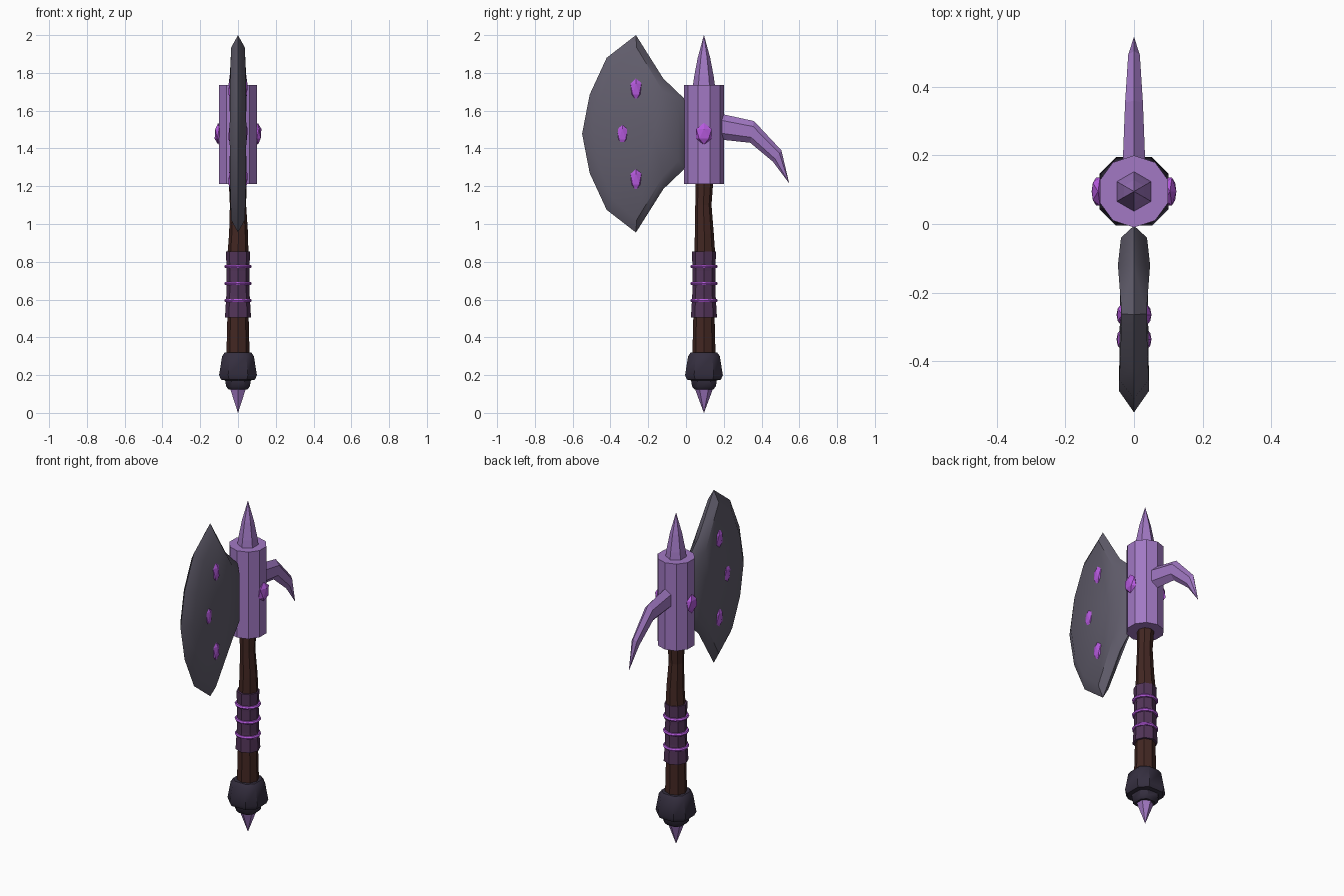
import bpy, bmesh, math
from mathutils import Vector

if "Cube" in bpy.data.objects:
    bpy.data.objects.remove(bpy.data.objects["Cube"])

CY = 0.095   # shaft axis in y
MID = 1.4775  # blade mirror height


def mat(name, rgb):
    m = bpy.data.materials.new(name)
    m.diffuse_color = (*rgb, 1)
    m.use_nodes = True
    m.node_tree.nodes["Principled BSDF"].inputs["Base Color"].default_value = m.diffuse_color
    return m


STEEL = mat("dark_steel", (0.12, 0.11, 0.15))
PURPLE = mat("purple_metal", (0.36, 0.19, 0.55))
GEM = mat("gem", (0.46, 0.10, 0.72))
WRAP = mat("wrap", (0.085, 0.035, 0.10))
WOOD = mat("wood", (0.055, 0.020, 0.016))
IRON = mat("pommel_iron", (0.035, 0.028, 0.05))


def finish(name, bm, material, smooth=None):
    bmesh.ops.remove_doubles(bm, verts=bm.verts, dist=1e-5)
    bmesh.ops.recalc_face_normals(bm, faces=bm.faces)
    me = bpy.data.meshes.new(name)
    bm.to_mesh(me)
    bm.free()
    me.materials.append(material)
    ob = bpy.data.objects.new(name, me)
    bpy.context.collection.objects.link(ob)
    if smooth:
        bpy.context.view_layer.objects.active = ob
        ob.select_set(True)
        bpy.ops.object.shade_smooth_by_angle(angle=math.radians(smooth))
        ob.select_set(False)
    return ob


def loft(name, rings, material, smooth=None):
    """Skin a list of equal-length point rings and cap both ends."""
    bm = bmesh.new()
    vs = [[bm.verts.new(p) for p in r] for r in rings]
    n = len(vs[0])
    for a, b in zip(vs, vs[1:]):
        for i in range(n):
            j = (i + 1) % n
            bm.faces.new((a[i], a[j], b[j], b[i]))
    bm.faces.new(vs[0])
    bm.faces.new(vs[-1])
    return finish(name, bm, material, smooth)


def circle(n, r, z, dx=0, dy=0):
    """Horizontal polygon with a corner pointing along +y."""
    return [(dx + r * math.sin(2 * math.pi * i / n),
             CY + dy + r * math.cos(2 * math.pi * i / n), z) for i in range(n)]


# shaft, slightly crooked
loft("shaft", [circle(8, r, z, dx, dy) for z, r, dx, dy in
               [(0.28, 0.062, 0, 0), (0.52, 0.056, 0, 0), (0.85, 0.055, 0, 0.004),
                (0.95, 0.050, 0.003, 0.002), (1.10, 0.043, 0, -0.003),
                (1.25, 0.048, -0.002, 0.003)]], WOOD)

# grip wrap and its rings
loft("grip_wrap", [circle(8, r, z) for z, r in
                   [(0.505, 0.069), (0.62, 0.062), (0.75, 0.060), (0.855, 0.064)]], WRAP)
for i in range(3):
    bpy.ops.mesh.primitive_torus_add(location=(0, CY, 0.595 + 0.09 * i), major_radius=0.063,
                                     minor_radius=0.010, major_segments=12, minor_segments=6)
    ob = bpy.context.object
    ob.name = f"grip_ring_{i + 1}"
    ob.data.materials.append(GEM)

# pommel: chamfered square section
def chamfered(h, z):
    c = h * 0.52
    return [(x, CY + y, z) for x, y in
            [(h, -c), (h, c), (c, h), (-c, h), (-h, c), (-h, -c), (-c, -h), (c, -h)]]


loft("pommel", [chamfered(h, z) for z, h in
                [(0.125, 0.05), (0.14, 0.063), (0.172, 0.068), (0.176, 0.09), (0.20, 0.1),
                 (0.30, 0.084), (0.32, 0.07)]], IRON, 40)

# spikes at both ends
loft("pommel_spike", [circle(6, r, z) for z, r in [(0, 0.0004), (0.12, 0.045), (0.14, 0.045)]], PURPLE)
loft("top_spike", [circle(6, r, z) for z, r in
                   [(1.72, 0.06), (1.78, 0.052), (1.88, 0.033), (2.0, 0.0004)]], PURPLE)

# axe head socket
loft("head_socket", [circle(10, 0.105, z) for z in (1.212, 1.737)], PURPLE)

# rear hook: upper point, lower point and half width per station
stations = [((0.15, 1.59), (0.15, 1.445), 0.034), ((0.20, 1.58), (0.20, 1.445), 0.032),
            ((0.36, 1.545), (0.34, 1.43), 0.026), ((0.505, 1.39), (0.46, 1.33), 0.017),
            ((0.546, 1.217), (0.545, 1.217), 0.0004)]
hook = []
for top, low, w in stations:
    a, b = Vector((0, *top)), Vector((0, *low))
    side = Vector((w, 0, 0))
    hook.append([a, a.lerp(b, 0.25) + side, a.lerp(b, 0.75) + side,
                 b, a.lerp(b, 0.75) - side, a.lerp(b, 0.25) - side])
loft("rear_hook", hook, PURPLE)

# blade: sharp rim outline, bevelled in to a raised face on each side
# (rim y, rim z, face y, face z, half thickness) for the upper half
upper = [(-0.005, 1.66, -0.04, 1.62, 0.038), (-0.12, 1.77, -0.12, 1.70, 0.047),
         (-0.265, 2.0, -0.262, 1.935, 0.036), (-0.42, 1.88, -0.385, 1.825, 0.040),
         (-0.51, 1.685, -0.455, 1.66, 0.043)]
outline = (upper + [(-0.55, MID, -0.487, MID, 0.044)]
           + [(a, 2 * MID - b, c, 2 * MID - d, t) for a, b, c, d, t in reversed(upper)])
bm = bmesh.new()
rim = [bm.verts.new((0, p[0], p[1])) for p in outline]
n = len(rim)
for s in (-1, 1):
    face = [bm.verts.new((s * p[4], p[2], p[3])) for p in outline]
    centre = bm.verts.new((s * 0.040, -0.17, MID))
    for i in range(n):
        j = (i + 1) % n
        bm.faces.new((rim[i], rim[j], face[j], face[i]))
        bm.faces.new((face[i], face[j], centre))
finish("blade", bm, STEEL, 50)


# gems on the blade and socket, mirrored to both sides
def gem(name, loc, size):
    bpy.ops.mesh.primitive_ico_sphere_add(subdivisions=1, radius=1, location=loc)
    ob = bpy.context.object
    ob.name = name
    ob.scale = size
    ob.data.materials.append(GEM)


for s, tag in ((-1, "left"), (1, "right")):
    for i, (y, z) in enumerate([(-0.265, 1.715), (-0.337, 1.477), (-0.265, 1.238)]):
        gem(f"blade_gem_{tag}_{i + 1}", (s * 0.034, y, z), (0.019, 0.034, 0.064))
    gem(f"socket_gem_{tag}", (s * 0.105, CY, MID), (0.021, 0.048, 0.058))
